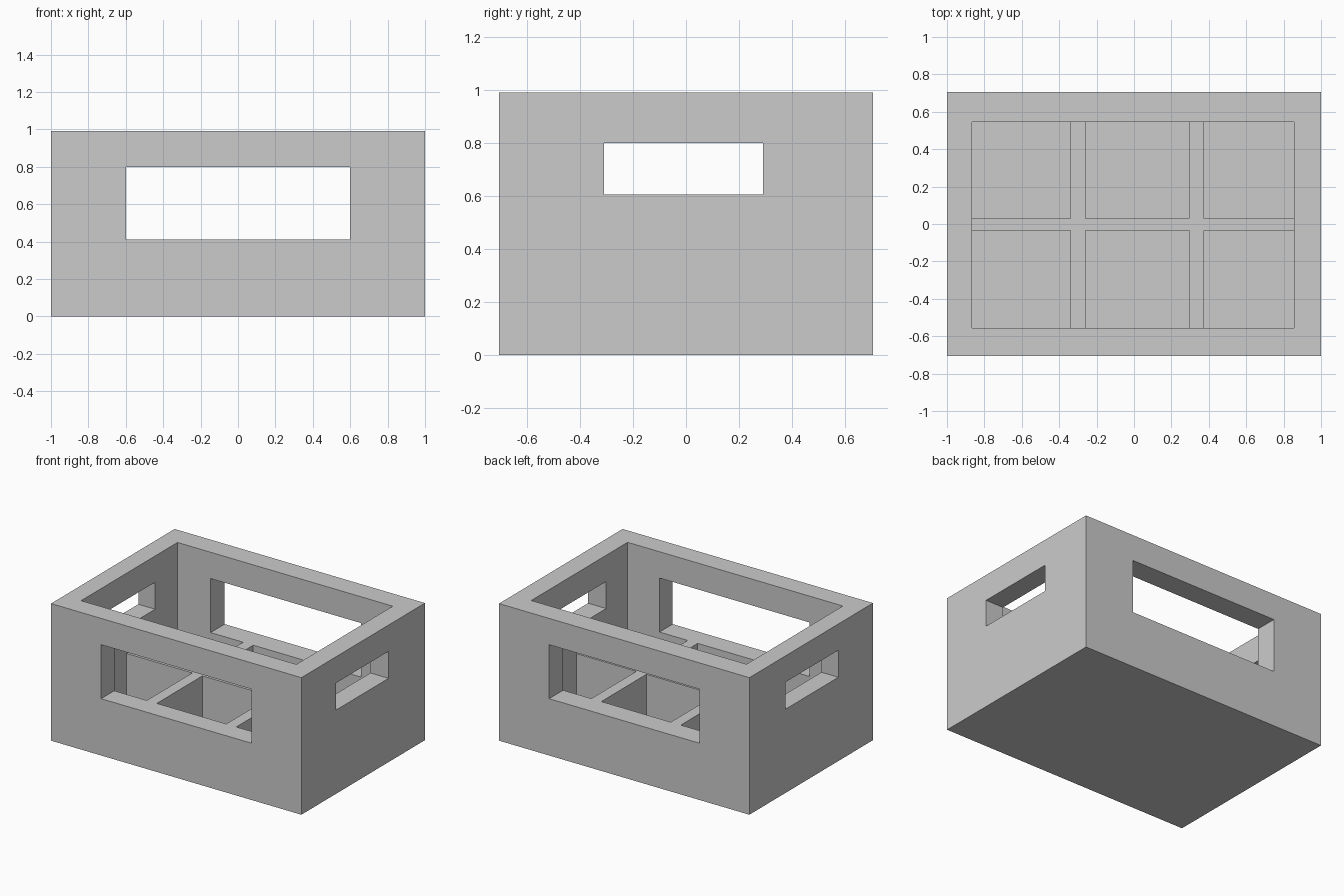
import bpy
import bmesh

if "Cube" in bpy.data.objects:
    bpy.data.objects.remove(bpy.data.objects["Cube"])

FLOOR, LEDGE, TOP = 0.08, 0.41, 0.99


def box(name, xs, ys, zs):
    """Box object from its min/max extents on each axis."""
    bm = bmesh.new()
    bmesh.ops.create_cube(bm, size=1)
    for v in bm.verts:
        v.co = (xs[v.co.x > 0], ys[v.co.y > 0], zs[v.co.z > 0])
    mesh = bpy.data.meshes.new(name)
    bm.to_mesh(mesh)
    bm.free()
    obj = bpy.data.objects.new(name, mesh)
    bpy.context.collection.objects.link(obj)
    return obj


def cut(target, name, xs, ys, zs):
    """Subtract a box from the target, then remove the cutter."""
    cutter = box(name, xs, ys, zs)
    cutter.hide_render = True
    mod = target.modifiers.new(name, 'BOOLEAN')
    mod.operation = 'DIFFERENCE'
    mod.solver = 'EXACT'
    mod.object = cutter
    bpy.context.view_layer.objects.active = target
    bpy.ops.object.modifier_apply(modifier=mod.name)
    bpy.data.objects.remove(cutter)


# Solid crate block
crate = box("crate", (-1, 1), (-0.705, 0.705), (0, TOP))

# Open upper cavity down to the divider tops
cut(crate, "cavity_cutter", (-0.865, 0.855), (-0.555, 0.545), (LEDGE, 1.2))

# Large front/back openings and the side hand holes
cut(crate, "window_cutter", (-0.6, 0.6), (-1, 1), (LEDGE, 0.80))
cut(crate, "handle_cutter", (-1.2, 1.2), (-0.31, 0.29), (0.605, 0.80))

# Six compartments, leaving the dividers standing
for xs in ((-0.865, -0.34), (-0.26, 0.295), (0.375, 0.855)):
    for ys in ((-0.555, -0.035), (0.03, 0.545)):
        cut(crate, "compartment_cutter", xs, ys, (FLOOR, 0.6))
